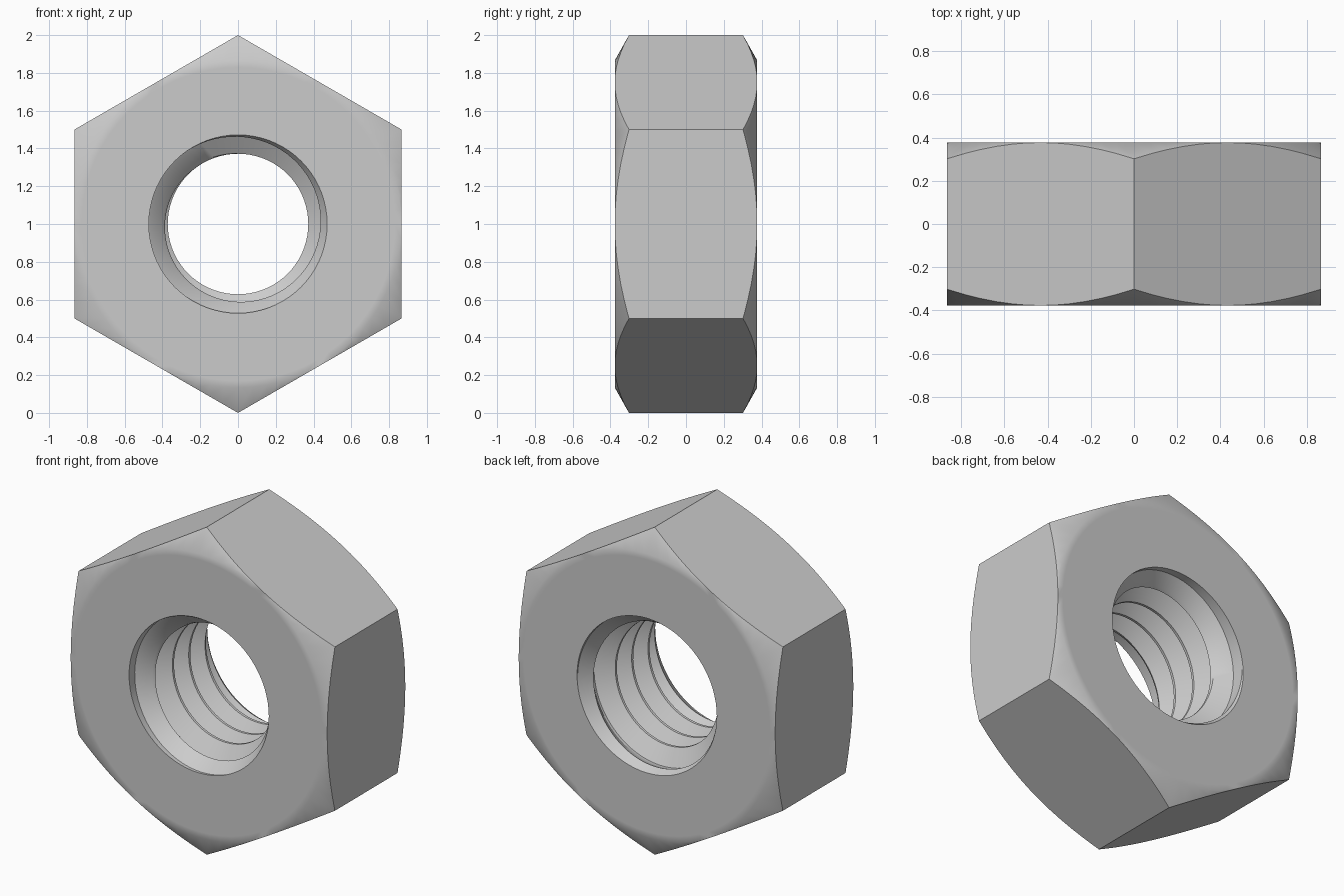
import bpy, bmesh
from math import sin, cos, pi, radians

cube = bpy.data.objects.get("Cube")
if cube:
    bpy.data.objects.remove(cube, do_unlink=True)

N = 72               # angular steps
H = 0.377            # half thickness
FLAT = 0.866         # centre to flat side
ROOT, CREST = 0.472, 0.372
PITCH = 0.1575
CHAMFER = 0.56       # axial drop per unit of radius

steel = bpy.data.materials.new("steel grey")
steel.use_nodes = True
GREY = (0.6, 0.6, 0.6, 1)
steel.diffuse_color = GREY
steel.node_tree.nodes["Principled BSDF"].inputs["Base Color"].default_value = GREY

bm = bmesh.new()


def point(i, r, y):
    t = 2 * pi * i / N
    return bm.verts.new((r * sin(t), y, 1 + r * cos(t)))


def ring(radius, depth):
    return [point(i, radius(i), depth(i)) for i in range(N)]


def bridge(a, b):
    for i in range(N):
        j = (i + 1) % N
        bm.faces.new((a[i], a[j], b[j], b[i]))


def hex_radius(i):
    return FLAT / cos(2 * pi * ((i % 12) - 6) / N)


# Flat faces with conical corner chamfers, joined by the six sides
edges = []
for side in (-1, 1):
    rings = [ring(lambda i, r=r: r, lambda i: side * H) for r in (ROOT, 0.83, FLAT)]
    rings.append(ring(hex_radius, lambda i: side * (H - CHAMFER * (hex_radius(i) - FLAT))))
    for a, b in zip(rings, rings[1:]):
        bridge(a, b)
    edges.append(rings[-1])
bridge(*edges)

# Helical thread, clamped to both faces and tapering open at each end
profile = [(0, CREST), (0.1, CREST), (0.5, ROOT), (0.6, ROOT)]
rows = [(k + off, r) for k in range(-1, 7) for off, r in profile]


def thread_point(i, off, r):
    y = max(-H, min(H, -H + PITCH * (off + i / N)))
    taper = ROOT - (ROOT - CREST) * (H - abs(y)) / PITCH
    return point(i, max(r, taper), y)


grid = [[thread_point(i, off, r) for off, r in rows] for i in range(N)]
for i in range(N):
    shift = 4 if i == N - 1 else 0
    here, after = grid[i], grid[(i + 1) % N]
    for j in range(len(rows) - 1 - shift):
        bm.faces.new((here[j], here[j + 1], after[j + 1 + shift], after[j + shift]))

# Weld seams and drop collapsed cells
bmesh.ops.remove_doubles(bm, verts=bm.verts, dist=0.0002)
bmesh.ops.dissolve_degenerate(bm, edges=bm.edges, dist=0.0001)
bmesh.ops.delete(bm, geom=[v for v in bm.verts if not v.link_faces], context='VERTS')
bmesh.ops.recalc_face_normals(bm, faces=bm.faces)

mesh = bpy.data.meshes.new("hex_nut")
bm.to_mesh(mesh)
bm.free()
mesh.materials.append(steel)
nut = bpy.data.objects.new("hex_nut", mesh)
bpy.context.collection.objects.link(nut)
bpy.context.view_layer.objects.active = nut
nut.select_set(True)
bpy.ops.object.shade_smooth_by_angle(angle=radians(30))
